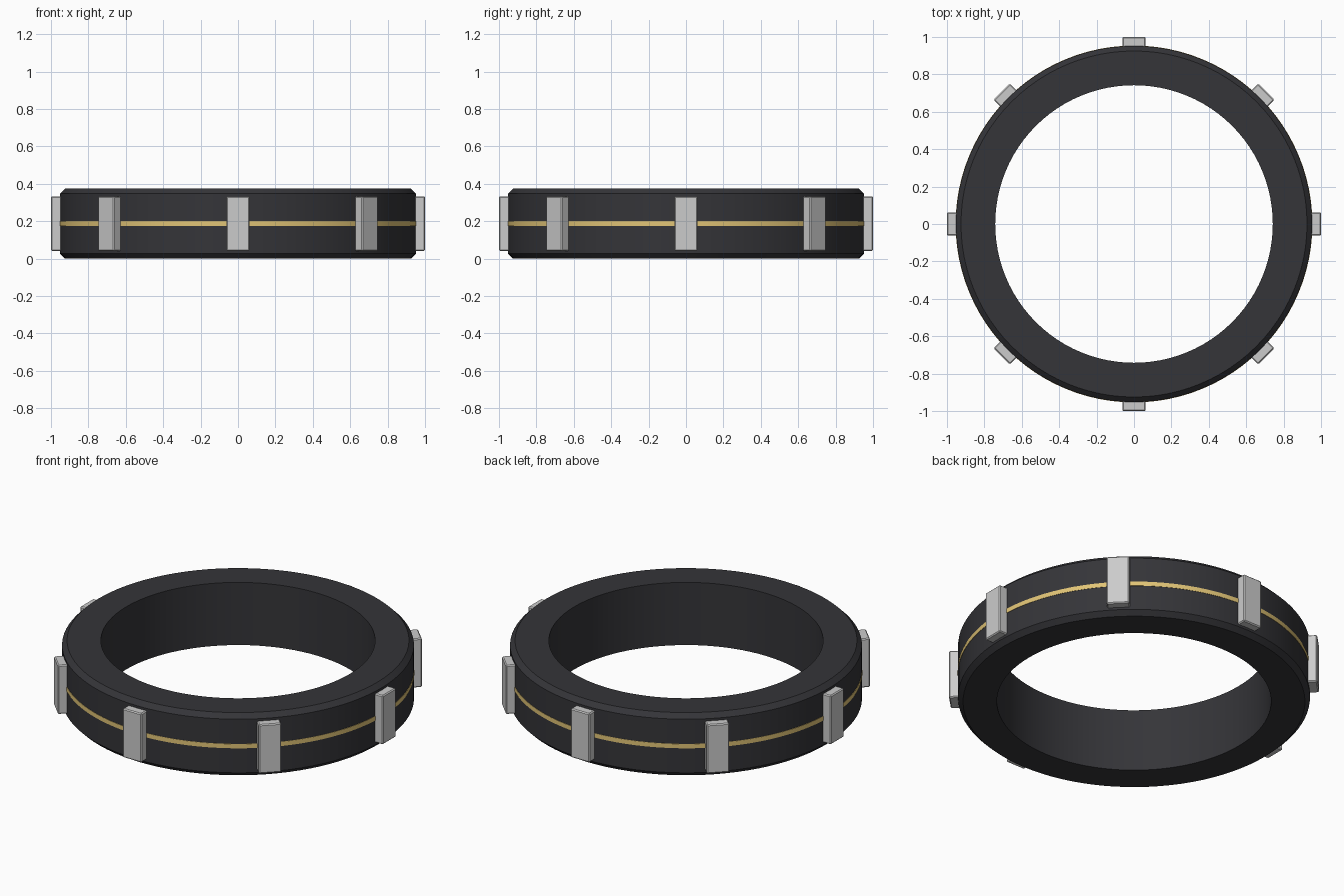
import bpy, bmesh, math
from mathutils import Matrix

if "Cube" in bpy.data.objects:
    bpy.data.objects.remove(bpy.data.objects["Cube"])

SEGMENTS = 96
MID_Z = 0.187


def material(name, color):
    m = bpy.data.materials.new(name)
    m.diffuse_color = (*color, 1)
    m.use_nodes = True
    m.node_tree.nodes["Principled BSDF"].inputs["Base Color"].default_value = m.diffuse_color
    return m


def add_object(name, bm, mat):
    bmesh.ops.recalc_face_normals(bm, faces=bm.faces[:])
    mesh = bpy.data.meshes.new(name)
    bm.to_mesh(mesh)
    bm.free()
    obj = bpy.data.objects.new(name, mesh)
    bpy.context.collection.objects.link(obj)
    mesh.materials.append(mat)
    bpy.ops.object.select_all(action='DESELECT')
    obj.select_set(True)
    bpy.context.view_layer.objects.active = obj
    bpy.ops.object.shade_smooth_by_angle(angle=math.radians(25))
    return obj


def lathe(name, profile, mat):
    """Revolve a closed (radius, z) profile around the z axis."""
    bm = bmesh.new()
    rings = []
    for i in range(SEGMENTS):
        a = 2 * math.pi * i / SEGMENTS
        rings.append([bm.verts.new((r * math.cos(a), r * math.sin(a), z)) for r, z in profile])
    n = len(profile)
    for i in range(SEGMENTS):
        p, q = rings[i], rings[(i + 1) % SEGMENTS]
        for j in range(n):
            k = (j + 1) % n
            bm.faces.new((p[j], q[j], q[k], p[k]))
    return add_object(name, bm, mat)


black = material("black", (0.035, 0.035, 0.04))
gold = material("gold", (0.75, 0.55, 0.18))
silver = material("silver", (0.55, 0.56, 0.58))

# Main ring with chamfered outer edges
lathe("ring_body", [(0.742, 0), (0.925, 0), (0.952, 0.027), (0.952, 0.347),
                    (0.925, 0.374), (0.742, 0.374)], black)

# Thin inlaid stripe around the outside
lathe("stripe", [(0.94, MID_Z - 0.013), (0.954, MID_Z - 0.013),
                 (0.954, MID_Z + 0.013), (0.94, MID_Z + 0.013)], gold)

# Eight upright blocks around the rim
for i in range(8):
    bm = bmesh.new()
    bmesh.ops.create_cube(bm, size=1)
    bmesh.ops.scale(bm, vec=(0.09, 0.124, 0.292), verts=bm.verts[:])
    bmesh.ops.bevel(bm, geom=bm.edges[:], offset=0.006, segments=1, affect='EDGES')
    bmesh.ops.translate(bm, vec=(0.955, 0, MID_Z), verts=bm.verts[:])
    bmesh.ops.transform(bm, matrix=Matrix.Rotation(i * math.pi / 4, 4, 'Z'), verts=bm.verts[:])
    add_object(f"rim_block_{i + 1}", bm, silver)
